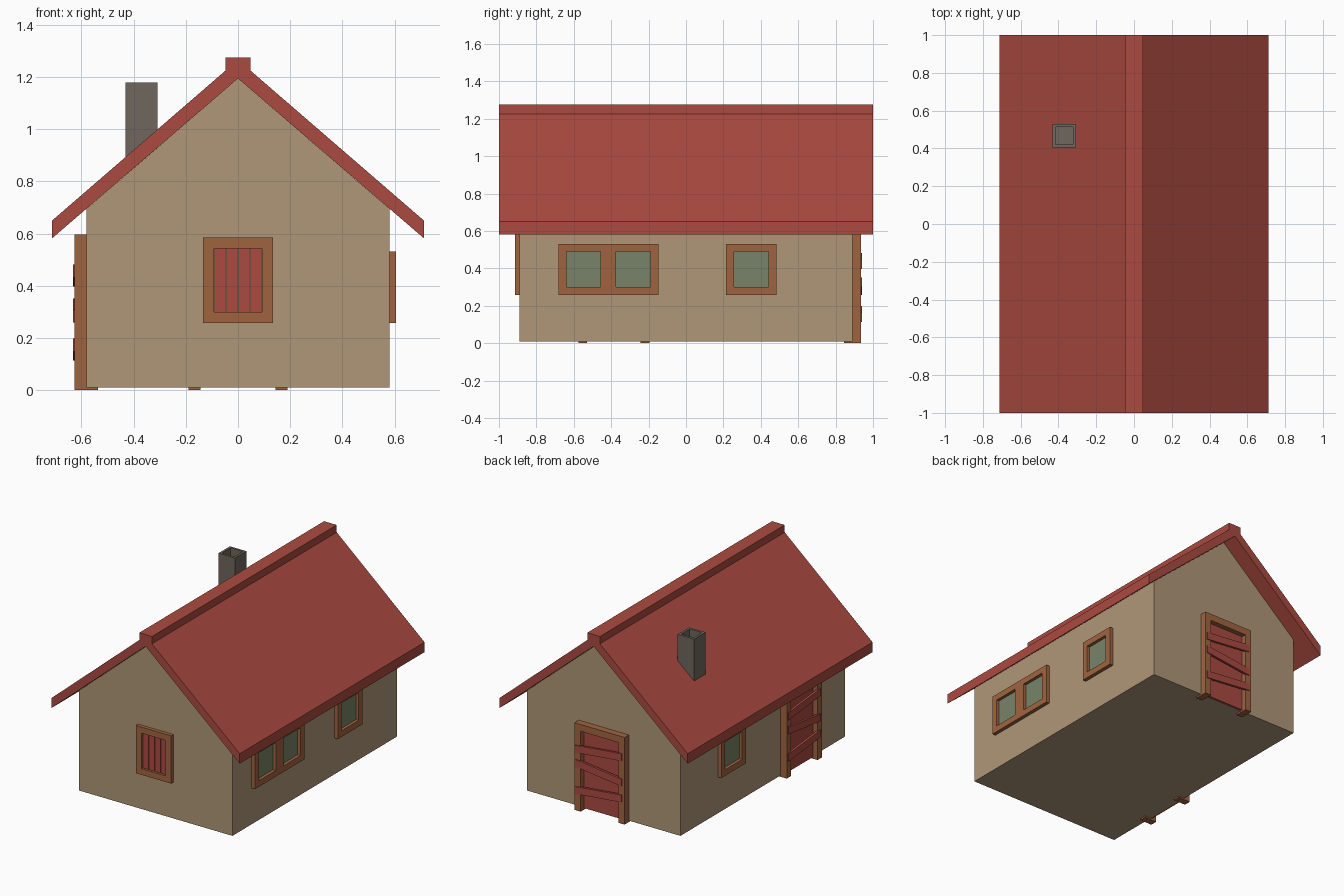
import bpy, bmesh
from math import pi
from mathutils import Matrix, Vector

if "Cube" in bpy.data.objects:
    bpy.data.objects.remove(bpy.data.objects["Cube"])


def material(name, r, g, b):
    lin = [((c / 255 + 0.055) / 1.055) ** 2.4 for c in (r, g, b)]
    m = bpy.data.materials.new(name)
    m.diffuse_color = (*lin, 1)
    m.use_nodes = True
    m.node_tree.nodes["Principled BSDF"].inputs["Base Color"].default_value = m.diffuse_color
    return m


PLASTER = material("plaster", 175, 151, 120)
RED = material("red paint", 171, 74, 64)
WOOD = material("brown wood", 160, 100, 64)
GLASS = material("green glass", 120, 131, 104)
STONE = material("grey stone", 112, 103, 93)


def finish(name, bm, mat, matrix=Matrix()):
    bmesh.ops.recalc_face_normals(bm, faces=bm.faces[:])
    me = bpy.data.meshes.new(name)
    bm.to_mesh(me)
    bm.free()
    me.materials.append(mat)
    ob = bpy.data.objects.new(name, me)
    ob.matrix_world = matrix
    bpy.context.collection.objects.link(ob)
    return ob


def extrude_profile(name, pts, half, mat):
    """Extrude an x-z outline along y."""
    bm = bmesh.new()
    face = bm.faces.new([bm.verts.new((x, -half, z)) for x, z in pts])
    ext = bmesh.ops.extrude_face_region(bm, geom=[face])
    new = [v for v in ext["geom"] if isinstance(v, bmesh.types.BMVert)]
    bmesh.ops.translate(bm, verts=new, vec=(0, 2 * half, 0))
    return finish(name, bm, mat)


def add_box(bm, x, y, z, slope=0):
    """Box from (min, max) ranges; slope tilts it sideways."""
    vs = bmesh.ops.create_cube(bm, size=1)["verts"]
    for v in vs:
        v.co = Vector([(a + b) / 2 + c * (b - a) for (a, b), c in zip((x, y, z), v.co)])
        v.co.z += slope * v.co.x


def boxes(name, specs, mat, matrix):
    bm = bmesh.new()
    for s in specs:
        add_box(bm, *s)
    return finish(name, bm, mat, matrix)


def on_wall(x, y, angle):
    """Local frame: x along the wall, -y outward."""
    return Matrix.Translation((x, y, 0)) @ Matrix.Rotation(angle, 4, "Z")


W, L = 0.581, 0.89

# House body and roof with ridge cap
extrude_profile("walls", [(-W, 0.01), (W, 0.01), (W, 0.695), (0, 1.195), (-W, 0.695)], L, PLASTER)
right = [(0.713, 0.582), (0.713, 0.65), (0.048, 1.225), (0.048, 1.275)]
extrude_profile("roof", [(0, 1.195)] + right + [(-x, z) for x, z in reversed(right)], 1.0, RED)

# Hollow chimney
bm = bmesh.new()
add_box(bm, (-0.432, -0.308), (0.406, 0.53), (0.8, 1.18))
top = max(bm.faces, key=lambda f: f.calc_center_median().z)
bmesh.ops.inset_region(bm, faces=[top], thickness=0.022)
hole = bmesh.ops.extrude_discrete_faces(bm, faces=[top])["faces"][0]
bmesh.ops.translate(bm, verts=hole.verts[:], vec=(0, 0, -0.15))
finish("chimney", bm, STONE)


def window(name, matrix, z0=0.257, z1=0.531, shutter=False):
    h, t = 0.134, 0.042
    y = (-0.025, 0.01)
    boxes(name + "_frame", [
        ((-h, -h + t), y, (z0, z1)), ((h - t, h), y, (z0, z1)),
        ((-h + t, h - t), y, (z0, z0 + t)), ((-h + t, h - t), y, (z1 - t, z1))], WOOD, matrix)
    i = h - t
    if shutter:
        p = 2 * i / 4
        boxes(name + "_shutter", [
            ((-i + k * p + 0.002, -i + (k + 1) * p - 0.002), (-0.01, 0.01), (z0 + t, z1 - t))
            for k in range(4)], RED, matrix)
    else:
        boxes(name + "_glass", [((-i, i), (-0.004, 0.004), (z0 + t, z1 - t))], GLASS, matrix)


# Windows: shuttered front, three on the right, one on the left
window("front_window", on_wall(0, -L, 0), 0.258, 0.585, True)
for k, y in enumerate((-0.548, -0.281, 0.349)):
    window(f"right_window_{k + 1}", on_wall(W, y, pi / 2))
window("left_window", on_wall(-W, 0.349, -pi / 2))


def door(name, matrix):
    y = (-0.046, 0.045)
    boxes(name + "_frame", [
        ((-0.19, -0.143), y, (0, 0.597)), ((0.143, 0.19), y, (0, 0.597)),
        ((-0.143, 0.143), y, (0.55, 0.597))], WOOD, matrix)
    boxes(name + "_panel", [((-0.143, 0.143), (-0.012, 0.01), (0.012, 0.55))], RED, matrix)
    # Crooked boards nailed across the door
    boxes(name + "_boards", [
        ((-0.18, 0.17), (-0.052, -0.036), (z - 0.025, z + 0.025), s)
        for z, s in ((0.44, 0.1), (0.304, -0.12), (0.157, 0.1))], RED, matrix)


door("back_door", on_wall(0, L, pi))
door("left_door", on_wall(-W, -0.385, -pi / 2))
